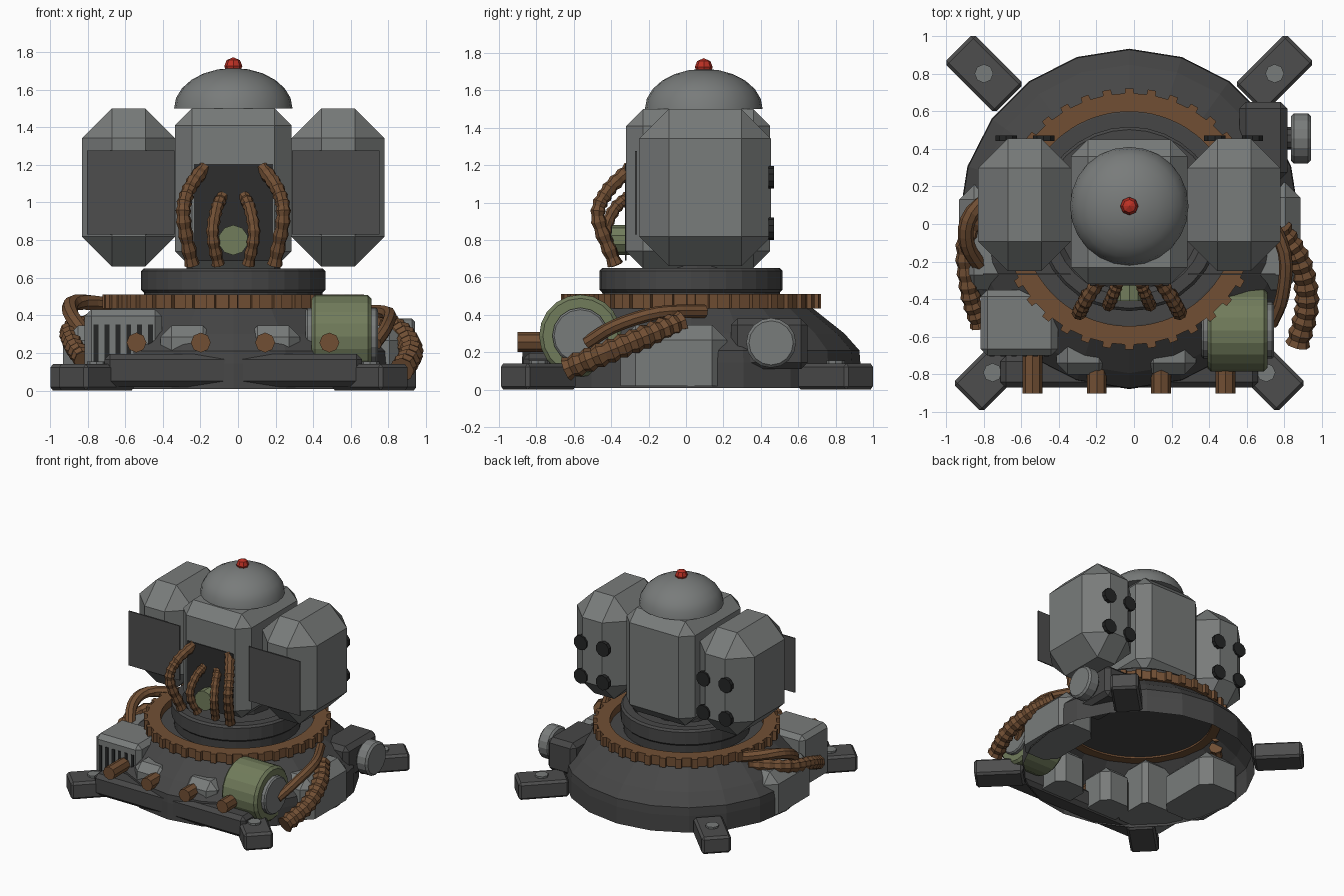
import bpy, bmesh, math
from mathutils import Vector, Matrix

if "Cube" in bpy.data.objects:
    bpy.data.objects.remove(bpy.data.objects["Cube"])

CX, CY = -0.025, 0.027   # turret axis


def mat(name, r, g, b):
    m = bpy.data.materials.new(name)
    m.diffuse_color = (r, g, b, 1)
    m.use_nodes = True
    m.node_tree.nodes["Principled BSDF"].inputs["Base Color"].default_value = m.diffuse_color
    return m


GREY = mat("light grey metal", 0.19, 0.20, 0.197)
DARK = mat("dark hull", 0.062, 0.062, 0.062)
PLATE = mat("plate grey", 0.075, 0.075, 0.075)
SHADOW = mat("opening grey", 0.026, 0.026, 0.026)
BLACK = mat("black", 0.018, 0.019, 0.019)
BROWN = mat("rusty brown", 0.165, 0.078, 0.034)
OLIVE = mat("olive green", 0.165, 0.20, 0.105)
RED = mat("red lamp", 0.50, 0.03, 0.018)


def finish(name, bm, m, smooth=False):
    bmesh.ops.recalc_face_normals(bm, faces=bm.faces)
    me = bpy.data.meshes.new(name)
    bm.to_mesh(me)
    bm.free()
    me.materials.append(m)
    ob = bpy.data.objects.new(name, me)
    bpy.context.collection.objects.link(ob)
    for p in me.polygons:
        p.use_smooth = smooth
    return ob


def box(name, x0, x1, y0, y1, z0, z1, m, bevel=0.0, rot=0.0, flat_bottom=False):
    bm = bmesh.new()
    bmesh.ops.create_cube(bm, size=1)
    bmesh.ops.scale(bm, vec=(x1 - x0, y1 - y0, z1 - z0), verts=bm.verts)
    if bevel:
        edges = [e for e in bm.edges if not flat_bottom or any(v.co.z > 0 for v in e.verts)]
        bmesh.ops.bevel(bm, geom=edges, offset=bevel, segments=1, affect='EDGES')
    bmesh.ops.rotate(bm, cent=(0, 0, 0), matrix=Matrix.Rotation(rot, 3, 'Z'), verts=bm.verts)
    bmesh.ops.translate(bm, vec=((x0 + x1) / 2, (y0 + y1) / 2, (z0 + z1) / 2), verts=bm.verts)
    return finish(name, bm, m)


def lathe(name, profile, sides, m, loc, axis='Z', smooth=False):
    """Spin (radius, height) points about an axis; radius 0 closes to a point."""
    bm = bmesh.new()
    rings = []
    for r, h in profile:
        n = sides if r > 0 else 1
        rings.append([bm.verts.new((r * math.sin(2 * math.pi * i / sides),
                                    r * math.cos(2 * math.pi * i / sides), h)) for i in range(n)])
    for a, b in zip(rings, rings[1:]):
        for i in range(sides):
            j = (i + 1) % sides
            q = [a[i % len(a)], a[j % len(a)], b[j % len(b)], b[i % len(b)]]
            bm.faces.new(list(dict.fromkeys(q)))
    if axis == 'X':
        bm.transform(Matrix.Rotation(math.pi / 2, 4, 'Y'))
    if axis == 'Y':
        bm.transform(Matrix.Rotation(-math.pi / 2, 4, 'X'))
    bm.transform(Matrix.Translation(loc))
    return finish(name, bm, m, smooth)


def drum(name, r, a, b, sides, m, loc, axis, bev=0.0):
    pts = [(0, a), (r - bev, a), (r, a + bev), (r, b - bev), (r - bev, b), (0, b)]
    if not bev:
        pts = [(0, a), (r, a), (r, b), (0, b)]
    return lathe(name, pts, sides, m, loc, axis)


def hose(name, pts, r, steps, ribbed=True, sides=8):
    """Tube through points; ribbed hoses alternate wide and narrow rings."""
    P = [Vector(p) for p in pts]
    P = [2 * P[0] - P[1]] + P + [2 * P[-1] - P[-2]]
    path = []
    for k in range(steps + 1):
        s = k / steps * (len(P) - 3)
        i = min(int(s), len(P) - 4)
        t = s - i
        a, b, c, d = P[i:i + 4]
        path.append(0.5 * (2 * b + (c - a) * t + (2 * a - 5 * b + 4 * c - d) * t * t
                           + (3 * b - a - 3 * c + d) * t ** 3))
    bm = bmesh.new()
    rings = []
    for k, p in enumerate(path):
        tan = (path[min(k + 1, steps)] - path[max(k - 1, 0)]).normalized()
        side = tan.cross(Vector((1, 0.15, 0.1))).normalized()
        up = tan.cross(side)
        rr = r * (0.8 if ribbed and k % 2 else 1)
        rings.append([bm.verts.new(p + rr * (math.cos(j * 2 * math.pi / sides) * side
                      + math.sin(j * 2 * math.pi / sides) * up)) for j in range(sides)])
    for a, b in zip(rings, rings[1:]):
        for j in range(sides):
            bm.faces.new((a[j], a[(j + 1) % sides], b[(j + 1) % sides], b[j]))
    bm.faces.new(rings[0])
    bm.faces.new(rings[-1])
    return finish(name, bm, BROWN)


# hollow base shell
lathe("base_shell", [(0.905, 0.008), (0.905, 0.145), (0.9, 0.21), (0.82, 0.30), (0.65, 0.435),
                     (0.57, 0.45), (0.46, 0.45)], 20, DARK, (CX, CY, 0))

# toothed ring
bm = bmesh.new()
TEETH = 36
rows = []
for i in range(TEETH):
    for f, r in ((-0.21, 0.668), (-0.18, 0.695), (0.18, 0.695), (0.21, 0.668)):
        a = 2 * math.pi * (i + f) / TEETH
        c, s = math.sin(a), math.cos(a)
        rows.append([bm.verts.new((CX + q * c, CY + q * s, z)) for q, z in
                     ((0.57, 0.435), (r, 0.435), (r, 0.51), (0.57, 0.51))])
for i, a in enumerate(rows):
    b = rows[(i + 1) % len(rows)]
    for j in range(4):
        bm.faces.new((a[j], b[j], b[(j + 1) % 4], a[(j + 1) % 4]))
finish("toothed_ring", bm, BROWN)

# turntable collar and neck
lathe("collar", [(0, 0.45), (0.47, 0.45), (0.475, 0.52), (0.49, 0.535), (0.49, 0.635), (0.475, 0.65),
                 (0.41, 0.65), (0.38, 0.615), (0, 0.615)], 32, DARK, (CX, CY, 0))
drum("neck", 0.25, 0.6, 0.69, 12, DARK, (CX, 0.06, 0), 'Z')

# corner feet with bolts
for s in (-1, 1):
    for end, fx, fy in (("rear", 0.773, 0.80), ("front", 0.727, -0.79)):
        x = CX + s * fx
        ang = math.atan2(math.copysign(1, fy), s)
        box(end + "_foot", x - 0.19, x + 0.19, fy - 0.11, fy + 0.11, 0, 0.14, PLATE, 0.018, ang)
        drum(end + "_foot_bolt", 0.05, 0.12, 0.155, 8, GREY, (x, fy, 0), 'Z')

# front bar, stub pipes and slope blocks
box("front_bar", -0.71, 0.66, -0.87, -0.70, 0.02, 0.195, DARK, 0.03)
for i in range(4):
    drum("stub_pipe", 0.053, -0.90, -0.66, 8, BROWN, (-0.54 + 0.342 * i, 0, 0.255), 'Y')
for x in (-0.27, 0.187):
    box("slope_block", x - 0.143, x + 0.143, -0.80, -0.50, 0.03, 0.345, GREY, 0.06, flat_bottom=True)

# vent box
box("vent_box", -0.815, -0.405, -0.70, -0.35, 0.03, 0.43, GREY, 0.035, flat_bottom=True)
for i in range(6):
    x = -0.755 + 0.058 * i
    box("vent_slit", x - 0.013, x + 0.013, -0.705, -0.697, 0.14, 0.35, BLACK)

# green drum with caps
drum("side_drum", 0.22, 0.39, 0.71, 20, OLIVE, (0, -0.565, 0.288), 'X', 0.02)
drum("side_drum_cap", 0.15, 0.36, 0.745, 16, GREY, (0, -0.565, 0.288), 'X', 0.01)

# side pods and valve
box("right_side_pod", 0.55, 0.885, -0.35, 0.22, 0.02, 0.345, GREY, 0.08, flat_bottom=True)
box("left_side_pod", -0.93, -0.55, -0.35, 0.21, 0.02, 0.345, GREY, 0.08, flat_bottom=True)
box("valve_block", 0.56, 0.815, 0.24, 0.65, 0.11, 0.38, DARK, 0.035)
drum("valve_stem", 0.06, 0.78, 0.85, 10, DARK, (0, 0.455, 0.25), 'X')
drum("valve_wheel", 0.133, 0.835, 0.94, 16, GREY, (0, 0.455, 0.25), 'X', 0.015)

# large hoses
hose("right_ribbed_hose", [(0.87, -0.64, 0.11), (0.92, -0.42, 0.2), (0.88, -0.2, 0.29),
                           (0.78, -0.03, 0.36)], 0.068, 22)
hose("right_smooth_hose", [(0.73, -0.53, 0.25), (0.79, -0.38, 0.34), (0.80, -0.15, 0.41),
                           (0.68, 0.1, 0.42)], 0.036, 12, False)
hose("left_ribbed_hose", [(-0.82, -0.54, 0.16), (-0.88, -0.33, 0.25), (-0.88, -0.05, 0.33),
                          (-0.68, 0.18, 0.38)], 0.055, 24)
hose("left_smooth_hose", [(-0.80, -0.25, 0.28), (-0.89, -0.1, 0.41), (-0.86, 0.06, 0.47),
                          (-0.65, 0.22, 0.45)], 0.042, 12, False)

# turret body, front opening, dome and lamp
box("turret_body", -0.335, 0.285, -0.32, 0.45, 0.65, 1.5, GREY, 0.09)
box("front_opening", -0.235, 0.185, -0.327, -0.318, 0.69, 1.205, SHADOW)
drum("core_plug", 0.08, -0.41, -0.30, 10, OLIVE, (CX, 0, 0.80), 'Y')
dome = [(0, 1.5)] + [(0.315 * math.cos(k * math.pi / 12), 1.5 + 0.215 * math.sin(k * math.pi / 12))
                     for k in range(6)] + [(0, 1.715)]
lathe("dome", dome[1:], 24, GREY, (CX, 0.095, 0), smooth=True)
lathe("dome_underside", dome[:2], 24, GREY, (CX, 0.095, 0))
lathe("lamp", [(0.035, 1.69), (0.048, 1.725), (0.035, 1.757), (0, 1.772)], 8, RED, (CX, 0.095, 0))

# mirrored turret parts
for s in (-1, 1):
    x = CX + s * 0.557
    box("turret_pod", x - 0.247, x + 0.247, -0.25, 0.455, 0.66, 1.5, GREY, 0.158)
    px = CX + s * 0.545
    box("pod_front_plate", px - 0.232, px + 0.232, -0.272, -0.262, 0.83, 1.275, PLATE)
    for dx in (0.455, 0.655):
        for z in (0.86, 1.135):
            drum("pod_rear_bolt", 0.06, 0.44, 0.47, 10, BLACK, (CX + s * dx, 0, z), 'Y')
    hose("outer_hose", [(CX + s * 0.16, -0.30, 1.18), (CX + s * 0.24, -0.42, 1.06), (CX + s * 0.265, -0.47, 0.92),
                        (CX + s * 0.22, -0.38, 0.67)], 0.042, 20)
    hose("inner_hose", [(CX + s * 0.06, -0.31, 1.03), (CX + s * 0.09, -0.385, 0.96), (CX + s * 0.11, -0.43, 0.83),
                        (CX + s * 0.08, -0.37, 0.67)], 0.036, 16)
